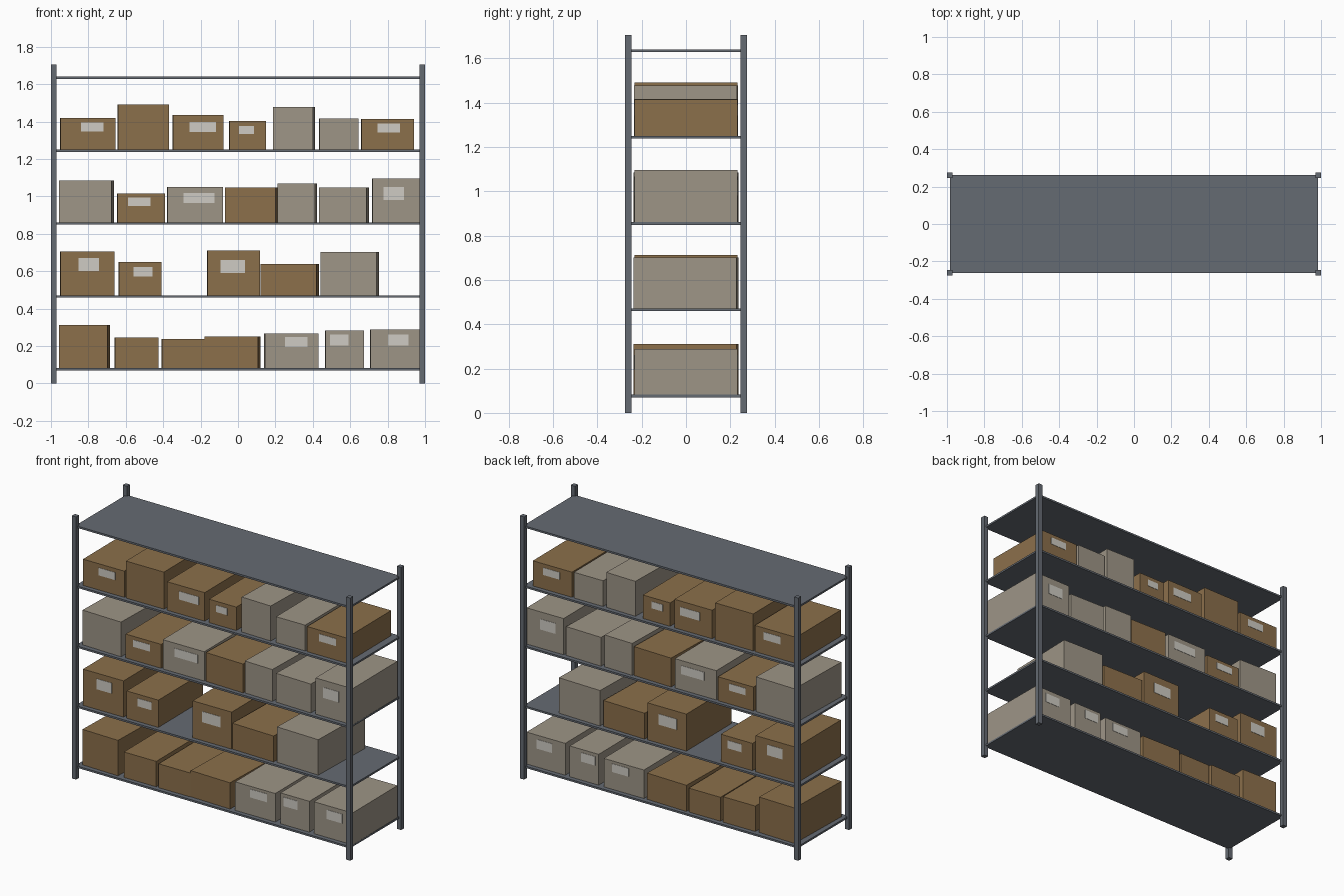
import bpy
import bmesh
import math
from mathutils import Matrix, Vector

default_cube = bpy.data.objects.get("Cube")
if default_cube:
    bpy.data.objects.remove(default_cube, do_unlink=True)


def make_material(name, colour):
    material = bpy.data.materials.new(name)
    material.use_nodes = True
    material.diffuse_color = (*colour, 1)
    shader = material.node_tree.nodes["Principled BSDF"]
    shader.inputs["Base Color"].default_value = (*colour, 1)
    shader.inputs["Roughness"].default_value = 0.8
    return material


steel = make_material("steel grey", (0.13, 0.145, 0.17))
kraft = make_material("kraft brown", (0.26, 0.16, 0.07))
pale = make_material("pale grey card", (0.34, 0.30, 0.24))
paper = make_material("label paper", (0.62, 0.60, 0.55))


def add_block(bm, low, high, slot=0):
    """Add one axis-aligned block between two corners."""
    low, high = Vector(low), Vector(high)
    matrix = Matrix.Translation((low + high) / 2) @ Matrix.Diagonal((*(high - low), 1))
    made = bmesh.ops.create_cube(bm, size=1, matrix=matrix)
    for face in {f for v in made["verts"] for f in v.link_faces}:
        face.material_index = slot


def finish(name, bm, materials, location=(0, 0, 0), turn=0):
    mesh = bpy.data.meshes.new(name)
    bm.to_mesh(mesh)
    bm.free()
    for material in materials:
        mesh.materials.append(material)
    thing = bpy.data.objects.new(name, mesh)
    thing.location = location
    thing.rotation_euler.z = turn
    bpy.context.collection.objects.link(thing)
    return thing


# Frame dimensions
post_x, post_y, post_half = 0.985, 0.261, 0.015
post_height = 1.705
first_shelf, shelf_gap, shelf_thick = 0.082, 0.3895, 0.012
depth = 0.465
straight, skewed = math.radians(0.4), math.radians(-1.5)

# Four corner posts
for side, x in (("right", -post_x), ("left", post_x)):
    for end, y in (("front", -post_y), ("back", post_y)):
        bm = bmesh.new()
        add_block(bm, (x - post_half, y - post_half, 0),
                  (x + post_half, y + post_half, post_height))
        finish(f"{end}_{side}_post", bm, [steel])

# Cartons on each shelf, bottom first:
# card, start x, end x, height, turn, label (centre x, width, centre height)
shelves = {
    "bottom": [
        (kraft, -.957, -.685, .23, skewed, None),
        (kraft, -.66, -.425, .165, straight, None),
        (kraft, -.41, -.18, .155, straight, None),
        (kraft, -.18, .12, .17, skewed, None),
        (pale, .14, .43, .185, straight, (.31, .12, .14)),
        (pale, .465, .675, .2, straight, (.54, .1, .15)),
        (pale, .705, .985, .207, straight, (.855, .11, .15)),
    ],
    "lower": [
        (kraft, -.953, -.66, .235, straight, (-.8, .11, .165)),
        (kraft, -.64, -.41, .177, straight, (-.51, .1, .125)),
        (kraft, -.165, .117, .24, straight, (-.03, .13, .155)),
        (kraft, .12, .433, .168, skewed, None),
        (pale, .44, .754, .23, skewed, None),
    ],
    "middle": [
        (pale, -.957, -.663, .225, skewed, None),
        (kraft, -.647, -.39, .155, straight, (-.53, .12, .11)),
        (pale, -.38, -.08, .19, straight, (-.21, .165, .13)),
        (kraft, -.07, .214, .187, skewed, None),
        (pale, .21, .423, .207, skewed, None),
        (pale, .433, .70, .187, skewed, None),
        (pale, .717, .985, .235, straight, (.83, .11, .155)),
    ],
    "upper": [
        (kraft, -.953, -.655, .17, straight, (-.78, .12, .12)),
        (kraft, -.645, -.37, .24, straight, None),
        (kraft, -.35, -.077, .185, straight, (-.19, .14, .12)),
        (kraft, -.048, .15, .152, straight, (.045, .08, .105)),
        (pale, .187, .412, .227, skewed, None),
        (pale, .433, .645, .167, straight, None),
        (kraft, .657, .94, .163, straight, (.805, .12, .115)),
    ],
    "top": [],
}

for level, (tier, cartons) in enumerate(shelves.items()):
    z = first_shelf + level * shelf_gap

    # Shelf board
    bm = bmesh.new()
    add_block(bm, (-post_x, -post_y, z - shelf_thick), (post_x, post_y, z))
    finish(f"{tier}_shelf", bm, [steel])

    for number, (card, start, end, height, turn, label) in enumerate(cartons, 1):
        # Carton, turned slightly within its slot
        centre = (start + end) / 2
        half_w = (end - start - depth * abs(math.sin(turn))) / 2
        half_d = depth / 2
        bm = bmesh.new()
        add_block(bm, (-half_w, -half_d, 0), (half_w, half_d, height))

        # Paper label plates on the front and back
        if label:
            x, half_l, half_h = label[0] - centre, label[1] / 2, height * 0.145
            for y in (-half_d, half_d):
                add_block(bm, (x - half_l, y - 0.002, label[2] - half_h),
                          (x + half_l, y + 0.002, label[2] + half_h), 1)
        finish(f"{tier}_carton_{number}", bm, [card, paper], (centre, 0, z), turn)
